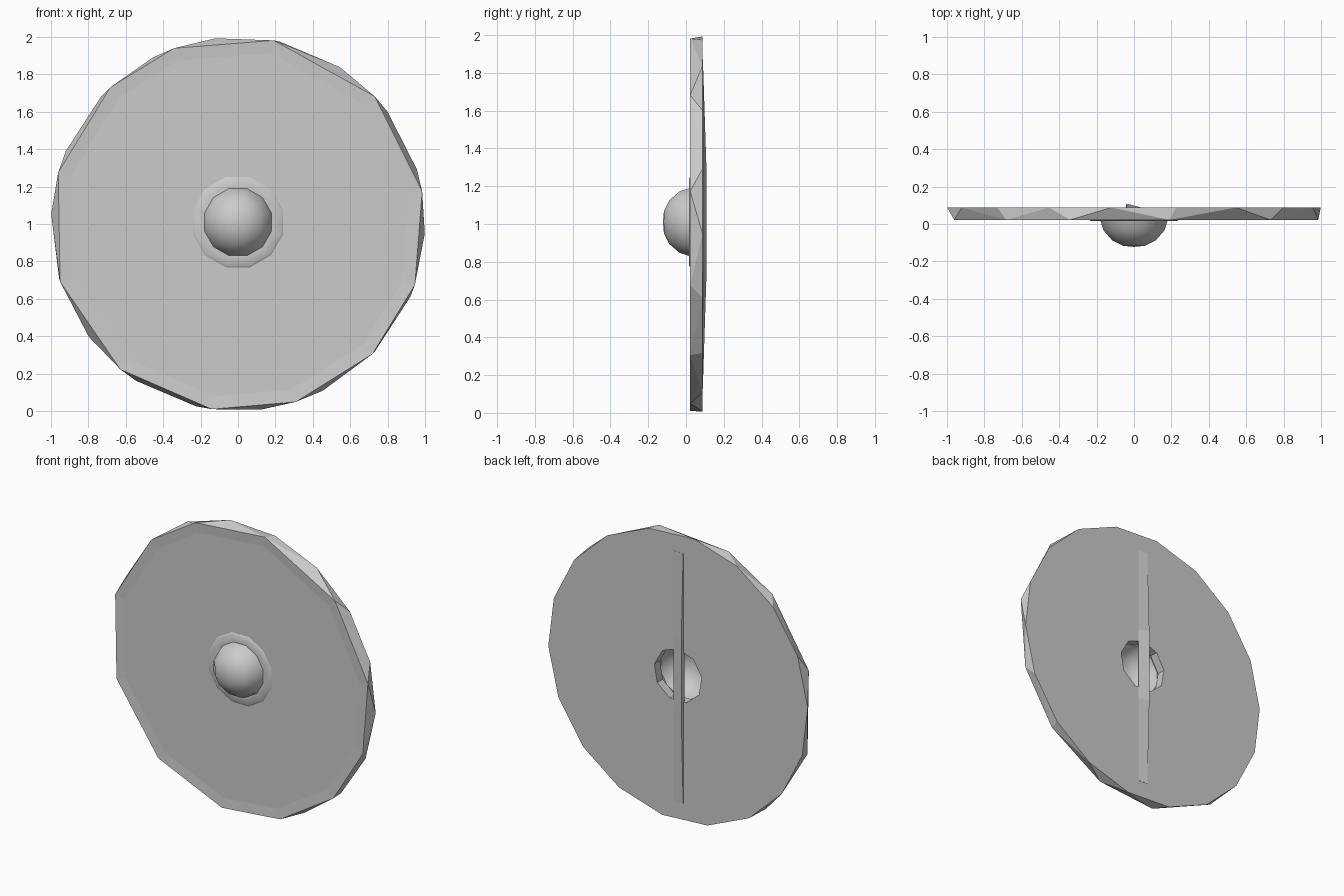
import bpy, bmesh, math
from mathutils import Vector, Matrix

if "Cube" in bpy.data.objects:
    bpy.data.objects.remove(bpy.data.objects["Cube"])

grey = bpy.data.materials.new("iron grey")
grey.diffuse_color = (0.6, 0.6, 0.6, 1)
grey.use_nodes = True
grey.node_tree.nodes["Principled BSDF"].inputs["Base Color"].default_value = grey.diffuse_color
CZ = 1.0  # height of the disc centre


def ring_point(deg, r, y, cz=CZ):
    a = math.radians(deg)
    return Vector((r * math.cos(a), y, cz + r * math.sin(a)))


def finish(bm, name, smooth=None):
    bmesh.ops.recalc_face_normals(bm, faces=bm.faces)
    mesh = bpy.data.meshes.new(name)
    bm.to_mesh(mesh)
    bm.free()
    mesh.materials.append(grey)
    ob = bpy.data.objects.new(name, mesh)
    bpy.context.collection.objects.link(ob)
    bpy.ops.object.select_all(action='DESELECT')
    ob.select_set(True)
    bpy.context.view_layer.objects.active = ob
    if smooth:
        bpy.ops.object.shade_smooth_by_angle(angle=math.radians(smooth))
    return ob


# Shield board: front and back outlines have different corners, giving a zigzag edge
FRONT = (10, 43, 79, 110, 133, 164, 198, 231, 262, 288, 316, 341)
bm = bmesh.new()
for a in FRONT:
    bm.verts.new(ring_point(a, 1.0, 0.022))
for k in range(18):
    bm.verts.new(ring_point(17 + 20 * k, 1.0, 0.088))
bmesh.ops.convex_hull(bm, input=bm.verts)
bmesh.ops.dissolve_limit(bm, angle_limit=math.radians(1), verts=bm.verts, edges=bm.edges)
bmesh.ops.recalc_face_normals(bm, faces=bm.faces)
# Shallow raised rim around the front face
front_face = [f for f in bm.faces if f.normal.y < -0.99]
bmesh.ops.inset_region(bm, faces=front_face, thickness=0.07, depth=-0.005)
board = finish(bm, "shield_board")

# Hand hole through the board
bm = bmesh.new()
bmesh.ops.create_cone(bm, cap_ends=True, segments=9, radius1=0.185, radius2=0.185, depth=0.6,
                      matrix=Matrix.Translation((0, 0, 1.01)) @ Matrix.Rotation(math.pi / 2, 4, 'X'))
cutter = finish(bm, "hole_cutter")
cutter.hide_render = True
mod = board.modifiers.new("hand hole", 'BOOLEAN')
mod.operation = 'DIFFERENCE'
mod.solver = 'EXACT'
mod.object = cutter
bpy.context.view_layer.objects.active = board
bpy.ops.object.modifier_apply(modifier=mod.name)
bpy.data.objects.remove(cutter)

# Domed boss with a thin flange, hollow behind
PROFILE = ((0.25, 0.024), (0.24, 0.017), (0.186, 0.018), (0.168, -0.035),
           (0.12, -0.088), (0.06, -0.117))
SIDES = 12
bm = bmesh.new()
rings = [[bm.verts.new(ring_point(360 / SIDES * (k + 0.5), r, y, 1.01)) for k in range(SIDES)]
         for r, y in PROFILE]
for a, b in zip(rings, rings[1:]):
    for k in range(SIDES):
        n = (k + 1) % SIDES
        bm.faces.new((a[k], a[n], b[n], b[k]))
tip = bm.verts.new((0, -0.122, 1.01))
for k in range(SIDES):
    bm.faces.new((rings[-1][k], rings[-1][(k + 1) % SIDES], tip))
finish(bm, "boss", 45)

# Wedge-shaped grip bar down the back, tapering to both ends
bm = bmesh.new()
sections = []
for z, ridge in ((0.13, 0.089), (0.75, 0.109), (1.27, 0.109), (1.87, 0.089)):
    sections.append([bm.verts.new(p) for p in
                     ((-0.045, 0.08, z), (-0.04, ridge, z), (0.035, 0.0895, z), (0.035, 0.08, z))])
for a, b in zip(sections, sections[1:]):
    for k in range(4):
        n = (k + 1) % 4
        bm.faces.new((a[k], a[n], b[n], b[k]))
bm.faces.new(sections[0])
bm.faces.new(sections[-1])
finish(bm, "grip_bar")
